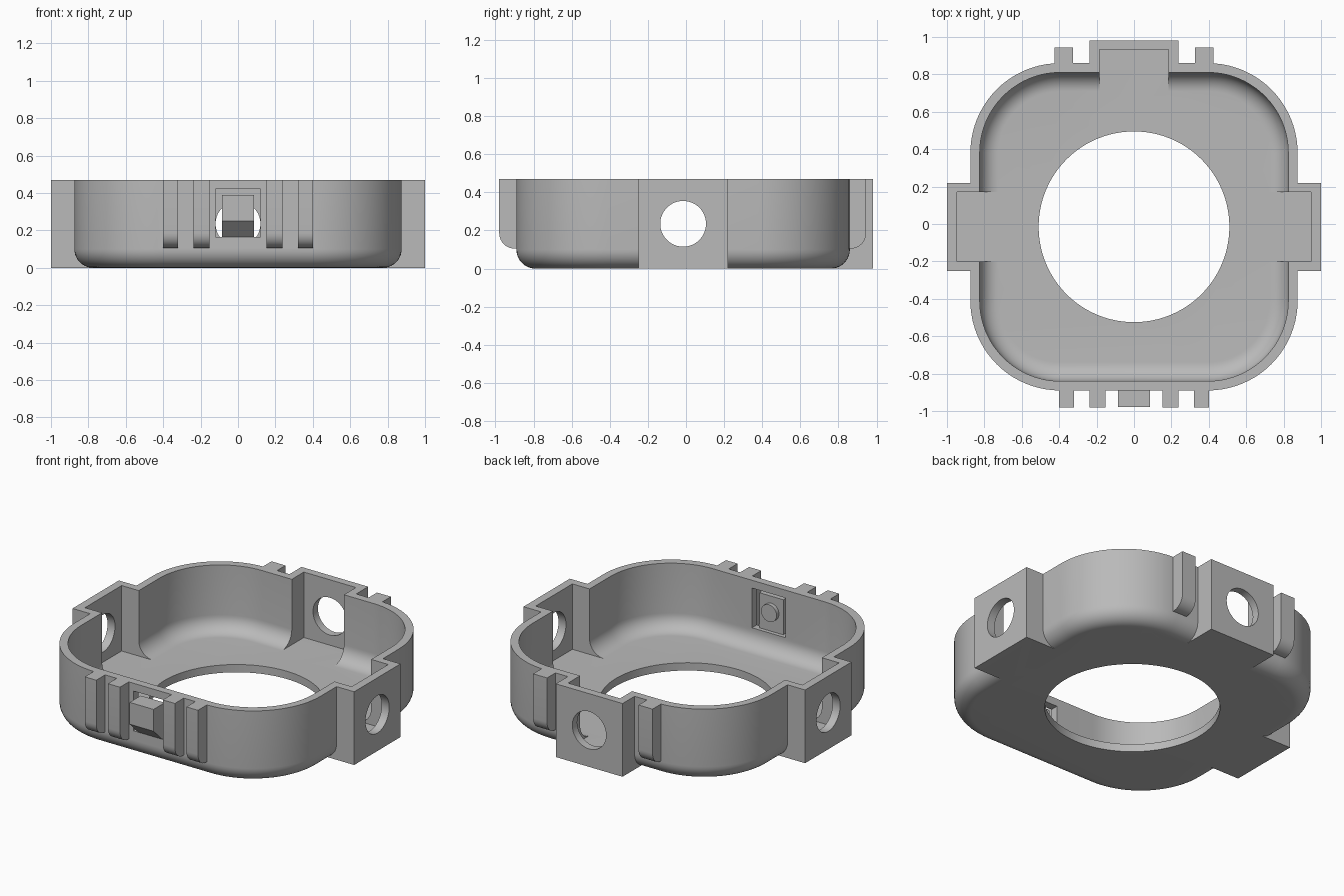
import bpy
import bmesh
from math import sin, cos, pi
from mathutils import Matrix

default = bpy.data.objects.get("Cube")
if default:
    bpy.data.objects.remove(default)

HEIGHT = 0.47
FLOOR = 0.05
CY = -0.015          # centre of the tray body in y
MID_Z = 0.235        # height of the side holes

grey = bpy.data.materials.new("plain grey")
grey.use_nodes = True
COLOUR = (0.49, 0.49, 0.49, 1)
grey.diffuse_color = COLOUR
grey.node_tree.nodes["Principled BSDF"].inputs["Base Color"].default_value = COLOUR


def finish(name, bm):
    bmesh.ops.recalc_face_normals(bm, faces=bm.faces)
    mesh = bpy.data.meshes.new(name)
    bm.to_mesh(mesh)
    bm.free()
    mesh.materials.append(grey)
    obj = bpy.data.objects.new(name, mesh)
    bpy.context.collection.objects.link(obj)
    return obj


def loft(name, loops):
    """Closed solid through matching loops of points."""
    bm = bmesh.new()
    rings = [[bm.verts.new(p) for p in loop] for loop in loops]
    n = len(rings[0])
    for a, b in zip(rings, rings[1:]):
        for i in range(n):
            j = (i + 1) % n
            bm.faces.new((a[i], a[j], b[j], b[i]))
    bm.faces.new(rings[0])
    bm.faces.new(rings[-1])
    return finish(name, bm)


def box(name, x0, x1, y0, y1, z0, z1):
    corners = [(x0, y0), (x1, y0), (x1, y1), (x0, y1)]
    return loft(name, [[(x, y, z) for x, y in corners] for z in (z0, z1)])


def extrude_x(name, profile, x0, x1):
    return loft(name, [[(x, y, z) for y, z in profile] for x in (x0, x1)])


def cylinder(name, radius, depth, centre, axis, segments=64):
    bm = bmesh.new()
    turn = {"X": Matrix.Rotation(pi / 2, 4, "Y"),
            "Y": Matrix.Rotation(pi / 2, 4, "X"),
            "Z": Matrix.Identity(4)}[axis]
    bmesh.ops.create_cone(bm, cap_ends=True, segments=segments, radius1=radius,
                          radius2=radius, depth=depth,
                          matrix=Matrix.Translation(centre) @ turn)
    return finish(name, bm)


def rounded_square(half, radius, z, steps=20):
    points = []
    for q in range(4):
        sx, sy = ((1, 1), (-1, 1), (-1, -1), (1, -1))[q]
        for i in range(steps + 1):
            a = (q + i / steps) * pi / 2
            points.append((sx * (half - radius) + radius * cos(a),
                           CY + sy * (half - radius) + radius * sin(a), z))
    return points


def rounded_tub(name, half, radius, fillet, z0, z1):
    """Rounded square block whose bottom edge is filleted."""
    loops = []
    for i in range(11):
        a = i / 10 * pi / 2
        inset = fillet * (1 - sin(a))
        loops.append(rounded_square(half - inset, radius - inset,
                                    z0 + fillet * (1 - cos(a))))
    loops.append(rounded_square(half, radius, z1))
    return loft(name, loops)


def combine(target, tool, operation):
    mod = target.modifiers.new("combine", "BOOLEAN")
    mod.operation = operation
    mod.solver = "EXACT"
    mod.object = tool
    bpy.context.view_layer.update()
    result = bpy.data.meshes.new_from_object(
        target.evaluated_get(bpy.context.evaluated_depsgraph_get()))
    target.modifiers.clear()
    target.data = result
    bpy.data.objects.remove(tool)


def rib(name, x0, x1, wall, tip):
    """Vertical guide rib with a rounded lower outer corner."""
    low, r = 0.105, 0.08
    out = 1 if tip > wall else -1
    profile = [(wall, HEIGHT), (wall, low)]
    for i in range(9):
        a = i / 8 * pi / 2
        profile.append((tip - out * r * (1 - sin(a)), low + r * (1 - cos(a))))
    profile.append((tip, HEIGHT))
    return extrude_x(name, profile, x0, x1)


# Tray body and its three square bosses
shell = rounded_tub("tray_shell", 0.875, 0.48, 0.1, 0, HEIGHT)
for side in (-1, 1):
    combine(shell, box("side_boss", *sorted((side * 0.7, side)),
                       -0.25, 0.22, 0, HEIGHT), "UNION")
combine(shell, box("back_boss", -0.237, 0.237, 0.7, 0.982, 0, HEIGHT), "UNION")

# Guide ribs on front and back
for side in (-1, 1):
    for a, b in ((0.32, 0.402), (0.152, 0.238)):
        combine(shell, rib("front_rib", *sorted((side * a, side * b)),
                           -0.87, -0.98), "UNION")
    combine(shell, rib("back_rib", *sorted((side * 0.325, side * 0.424)),
                       0.83, 0.945), "UNION")

# Hollow interior, boss pockets, round holes and front window
combine(shell, rounded_tub("interior", 0.825, 0.43, 0.1, FLOOR, 0.6), "DIFFERENCE")
combine(shell, box("side_pockets", -0.947, 0.947, -0.2, 0.172, FLOOR, 0.6), "DIFFERENCE")
combine(shell, box("back_pocket", -0.185, 0.185, 0.3, 0.932, FLOOR, 0.6), "DIFFERENCE")
combine(shell, cylinder("floor_hole", 0.51, 0.4, (0, CY, 0), "Z", 96), "DIFFERENCE")
combine(shell, cylinder("side_holes", 0.12, 2.4, (0, CY, MID_Z), "X"), "DIFFERENCE")
combine(shell, cylinder("back_hole", 0.12, 0.5, (0, 0.95, MID_Z), "Y"), "DIFFERENCE")
combine(shell, box("window", -0.12, 0.12, -1, -0.8, 0.165, 0.42), "DIFFERENCE")

# Spring latch in the front window, with hook outside and button inside
latch = extrude_x("front_latch", [(-0.865, 0.165), (-0.89, 0.165), (-0.978, 0.25),
                                  (-0.978, 0.39), (-0.865, 0.39)], -0.085, 0.085)
button = cylinder("latch_button", 0.055, 0.03, (0, -0.855, 0.29), "Y", 32)

for obj in (shell, latch, button):
    bpy.ops.object.select_all(action="DESELECT")
    obj.select_set(True)
    bpy.context.view_layer.objects.active = obj
    bpy.ops.object.shade_smooth_by_angle(angle=pi / 7)
